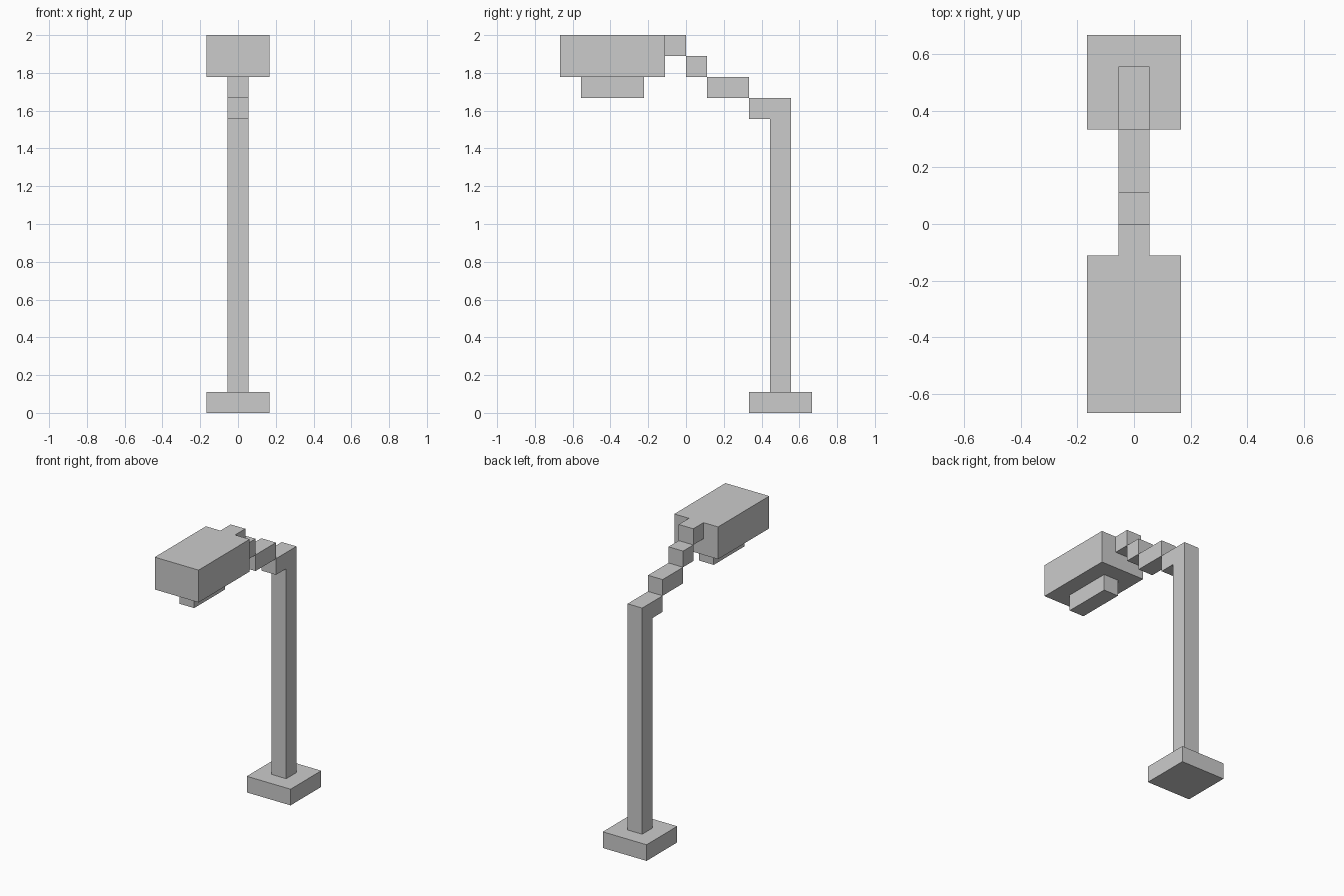
import bpy, bmesh

if "Cube" in bpy.data.objects:
    bpy.data.objects.remove(bpy.data.objects["Cube"])

U = 2 / 18  # the model sits on a block grid, 18 blocks tall


def extrude_profile(name, width, profile):
    """Extrude a side (y, z) outline symmetrically across x, in blocks."""
    bm = bmesh.new()
    face = bm.faces.new([bm.verts.new((-width / 2 * U, y * U, z * U)) for y, z in profile])
    res = bmesh.ops.extrude_face_region(bm, geom=[face])
    verts = [v for v in res["geom"] if isinstance(v, bmesh.types.BMVert)]
    bmesh.ops.translate(bm, verts=verts, vec=(width * U, 0, 0))
    bmesh.ops.recalc_face_normals(bm, faces=bm.faces)
    mesh = bpy.data.meshes.new(name)
    bm.to_mesh(mesh)
    bm.free()
    obj = bpy.data.objects.new(name, mesh)
    bpy.context.collection.objects.link(obj)
    return obj


def box(name, width, y0, y1, z0, z1):
    return extrude_profile(name, width, [(y0, z0), (y1, z0), (y1, z1), (y0, z1)])


# Square foot
box("base", 3, 3, 6, 0, 1)

# Post with the short elbow at its top
extrude_profile("post", 1, [(4, 1), (5, 1), (5, 15), (3, 15), (3, 14), (4, 14)])

# Stepped arm rising towards the front
for i, (y0, y1) in enumerate([(1, 3), (0, 1), (-1, 0)]):
    box(f"arm_step_{i + 1}", 1, y0, y1, 15 + i, 16 + i)

# Lamp housing and the light strip beneath it
box("lamp_head", 3, -6, -1, 16, 18)
box("light_strip", 1, -5, -2, 15, 16)
